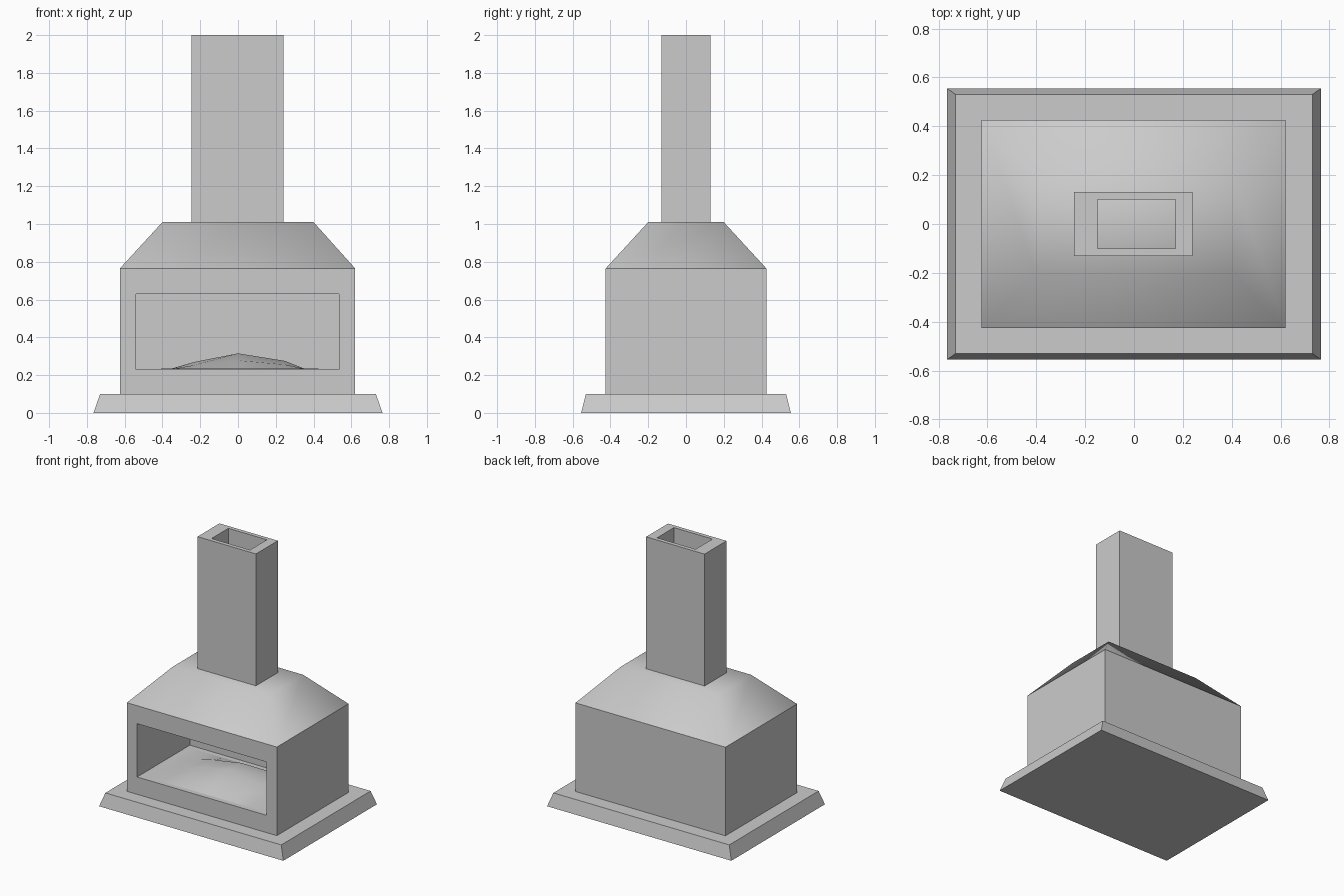
import bpy, bmesh

old = bpy.data.objects.get("Cube")
if old:
    bpy.data.objects.remove(old, do_unlink=True)

# Single flat grey
grey = bpy.data.materials.new("stone_grey")
grey.use_nodes = True
COLOR = (0.6, 0.6, 0.6, 1)
grey.diffuse_color = COLOR
grey.node_tree.nodes["Principled BSDF"].inputs["Base Color"].default_value = COLOR


def finish(bm, name, smooth=False, recalc=True):
    if recalc:
        bmesh.ops.recalc_face_normals(bm, faces=bm.faces[:])
    mesh = bpy.data.meshes.new(name)
    bm.to_mesh(mesh)
    bm.free()
    mesh.materials.append(grey)
    for poly in mesh.polygons:
        poly.use_smooth = smooth
    obj = bpy.data.objects.new(name, mesh)
    bpy.context.collection.objects.link(obj)
    return obj


def ring(bm, x0, x1, y0, y1, z):
    return [bm.verts.new((x, y, z)) for x, y in ((x0, y0), (x1, y0), (x1, y1), (x0, y1))]


def bridge(bm, a, b):
    for i in range(4):
        j = (i + 1) % 4
        bm.faces.new((a[i], a[j], b[j], b[i]))


def frustum(name, bottom, top, z0, z1, smooth=False, floor=True):
    bm = bmesh.new()
    a, b = ring(bm, *bottom, z0), ring(bm, *top, z1)
    bridge(bm, a, b)
    bm.faces.new(b)
    if floor:
        bm.faces.new(a[::-1])
    return finish(bm, name, smooth, recalc=floor)


# Hearth slab with sloping edges
frustum("hearth_slab", (-.765, .765, -.555, .555), (-.73, .73, -.53, .53), 0, .1)

# Firebox with a recess cut in the front
firebox = frustum("firebox", (-.625, .62, -.425, .425), (-.625, .62, -.425, .425), .1, .765)
cutter = frustum("recess_cutter", (-.54, .535, -.6, .2), (-.54, .535, -.6, .2), .23, .63)
cutter.hide_render = True
cutter.hide_viewport = True
cut = firebox.modifiers.new("recess", "BOOLEAN")
cut.object = cutter
cut.solver = 'EXACT'

# Smooth-shaded sloping hood
frustum("hood", (-.625, .62, -.425, .425), (-.4, .4, -.2, .2), .765, 1.01, smooth=True, floor=False)

# Hollow chimney standing on the hood
bm = bmesh.new()
outer, inner = (-.245, .24, -.13, .13), (-.15, .17, -.1, .1)
loops = [ring(bm, *outer, 1.005), ring(bm, *outer, 2), ring(bm, *inner, 2), ring(bm, *inner, 1.005)]
for k in range(4):
    bridge(bm, loops[k], loops[(k + 1) % 4])
finish(bm, "chimney")

# Heap of ash on the recess floor
bm = bmesh.new()
xs = (-.48, -.35, -.23, 0, .25, .35, .52)
crest = (.232, .235, .27, .315, .275, .235, .232)
rows = []
for y, f in ((-.39, 0), (-.28, .55), (-.12, 1), (.04, .85), (.16, 0)):
    rows.append([bm.verts.new((x, y, .232 + (z - .232) * f)) for x, z in zip(xs, crest)])
for r, s in zip(rows, rows[1:]):
    for i in range(len(xs) - 1):
        bm.faces.new((r[i], r[i + 1], s[i + 1], s[i]))
finish(bm, "ash_heap", smooth=True, recalc=False)
